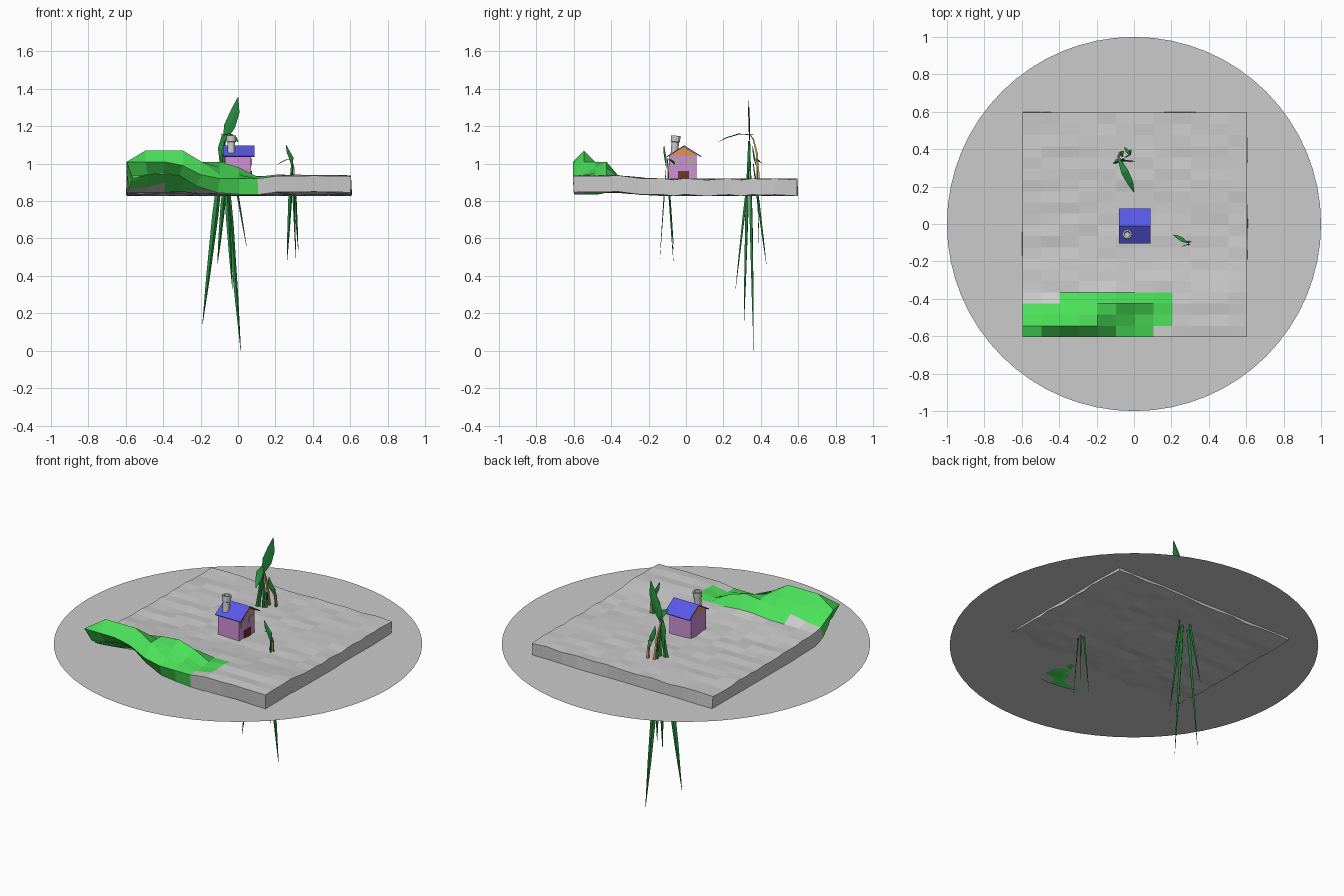
import bpy, math, random
from mathutils import Vector
random.seed(4)


def mat(name, c):
    m = bpy.data.materials.new(name)
    m.diffuse_color = (*c, 1)
    return m


GRASS = mat("grass", (0.07, 0.75, 0.1))
LEAF = mat("leaf", (0.02, 0.27, 0.05))
STEM = mat("stem", (0.7, 0.4, 0.12))
PINK = mat("wall", (0.62, 0.28, 0.68))
BLUE = mat("roof", (0.1, 0.1, 0.8))
ORANGE = mat("gable", (0.75, 0.3, 0.07))
BROWN = mat("door", (0.15, 0.04, 0.02))
GLASS = mat("glass", (0.45, 0.42, 0.35))
GREY = mat("rock", (0.6, 0.6, 0.6))


def mesh(name, verts, faces, mats=()):
    me = bpy.data.meshes.new(name)
    me.from_pydata(verts, [], faces)
    for m in mats:
        me.materials.append(m)
    ob = bpy.data.objects.new(name, me)
    bpy.context.collection.objects.link(ob)
    return ob


def box(name, lo, hi, m):
    v = [(x, y, z) for x in (lo[0], hi[0]) for y in (lo[1], hi[1]) for z in (lo[2], hi[2])]
    f = [(0, 1, 3, 2), (4, 6, 7, 5), (0, 4, 5, 1), (2, 3, 7, 6), (0, 2, 6, 4), (1, 5, 7, 3)]
    return mesh(name, v, f, [m])


def loft(name, pts, widths, m, side=None, flat=1.0):
    """Four-sided tapered tube along pts; flat < 1 turns it into a blade."""
    pts = [Vector(p) for p in pts]
    axis = (pts[-1] - pts[0]).normalized()
    s = Vector(side) if side else axis.orthogonal()
    s = (s - axis * s.dot(axis)).normalized()
    t = axis.cross(s)
    v, f = [], []
    for p, w in zip(pts, widths):
        v += [p + s * w, p + t * w * flat, p - s * w, p - t * w * flat]
    for i in range(len(pts) - 1):
        for k in range(4):
            a, b = 4 * i + k, 4 * i + (k + 1) % 4
            f.append((a, b, b + 4, a + 4))
    n = len(v)
    f += [(3, 2, 1, 0), (n - 4, n - 3, n - 2, n - 1)]
    return mesh(name, v, f, [m])


# flat water disc
bpy.ops.mesh.primitive_circle_add(vertices=64, radius=1, fill_type='NGON', location=(0, 0, 0.845))
bpy.context.object.name = "water_disc"

# terrain sheet with a grassy hill along the front left, thickened
hill = [[1.01, 1.01, 1.01, 0.99, 0.94, 0.92, 0.92, 0.92],
        [1.00, 1.07, 1.07, 1.07, 1.01, 0.94, 0.94, 0.92],
        [0.97, 1.01, 1.01, 1.01, 1.01, 0.98, 0.95, 0.92],
        [0.94, 0.95, 0.97, 0.98, 1.00, 1.01, 0.98, 0.93],
        [0.93, 0.93, 0.93, 0.93, 0.94, 0.94, 0.93, 0.93]]
NX, NY = 12, 20


def height(i, j):
    if j < 5 and i < 8:
        return hill[j][i]
    y = -0.6 + 0.06 * j
    base = 0.917 + 0.02 * max(0, min(1, (-0.15 - y) / 0.25))
    return base + random.uniform(-0.005, 0.005)


verts = [(-0.595 + 0.1 * i, -0.605 + 0.06 * j, height(i, j))
         for j in range(NY + 1) for i in range(NX + 1)]
W = NX + 1
faces = [(j * W + i, j * W + i + 1, (j + 1) * W + i + 1, (j + 1) * W + i)
         for j in range(NY) for i in range(NX)]
land = mesh("terrain", verts, faces, [GREY, GRASS])
spans = [(0, 7), (0, 8), (0, 8), (2, 8)]
for j, (a, b) in enumerate(spans):
    for i in range(a, b):
        land.data.polygons[j * NX + i].material_index = 1
sol = land.modifiers.new("thickness", 'SOLIDIFY')
sol.thickness = 0.086
sol.offset = -1

# house
box("house_walls", (-0.07, -0.09, 0.905), (0.07, 0.055, 1.045), PINK)
for name, x in (("gable_left", -0.07), ("gable_right", 0.072)):
    mesh(name, [(x, -0.09, 1.045), (x, 0.06, 1.045), (x, -0.012, 1.092)], [(0, 1, 2)], [ORANGE])
roof = mesh("roof", [(x, y, z) for x in (-0.08, 0.088)
                     for y, z in ((-0.103, 1.04), (-0.01, 1.098), (0.083, 1.04))],
            [(0, 3, 4, 1), (1, 4, 5, 2)], [BLUE])
rs = roof.modifiers.new("thickness", 'SOLIDIFY')
rs.thickness = 0.006
box("door", (0.066, -0.042, 0.907), (0.075, 0.015, 0.96), BROWN)
for i, y in enumerate((-0.055, 0.022)):
    box(f"window_{i}", (0.066, y - 0.017, 0.99), (0.074, y + 0.017, 1.028), GLASS)

# chimney: slightly tilted hollow pot turned from a profile
prof = [(0.02, 0), (0.02, 0.06), (0.025, 0.063), (0.025, 0.095), (0.016, 0.095), (0.014, 0.065)]
N = 12
cv = [(r * math.cos(2 * math.pi * k / N), r * math.sin(2 * math.pi * k / N), z)
      for r, z in prof for k in range(N)]
cf = [(i * N + k, i * N + (k + 1) % N, (i + 1) * N + (k + 1) % N, (i + 1) * N + k)
      for i in range(len(prof) - 1) for k in range(N)]
cf.append(tuple(range(5 * N, 6 * N)))
pot = mesh("chimney", cv, cf)
pot.location = (-0.036, -0.062, 1.055)
pot.rotation_euler = (-0.08, 0, 0)


def root(name, top, tip, w):
    top, tip = Vector(top), Vector(tip)
    pts = [top.lerp(tip, t) for t in (0, 0.22, 0.4, 0.75, 1)]
    loft(name, pts, (w * 0.3, w * 0.8, w, w * 0.6, 0.001), LEAF, side=(1, 0.4, 0), flat=0.5)


def leaf(name, pts, w, side):
    loft(name, pts, (w * 0.25, w, w * 0.8, 0.002), LEAF, side=side, flat=0.15)


# tall plant: long roots, tan stem, big leaves
for i, (top, tip, w) in enumerate([
        ((-0.075, 0.34, 1.12), (0.015, 0.362, 0.0), 0.017),
        ((-0.075, 0.335, 1.12), (-0.19, 0.31, 0.14), 0.018),
        ((-0.07, 0.34, 1.0), (-0.03, 0.265, 0.33), 0.013),
        ((-0.06, 0.36, 1.0), (-0.11, 0.43, 0.46), 0.014),
        ((-0.03, 0.38, 1.0), (0.045, 0.39, 0.56), 0.006)]):
    root(f"tall_root_{i}", top, tip, w)
loft("tall_stem", [(-0.06, 0.385, 0.9), (-0.075, 0.38, 1.05), (-0.085, 0.36, 1.13), (-0.085, 0.34, 1.16)],
     (0.009, 0.007, 0.005, 0.003), STEM)
leaf("tall_leaf_low", [(-0.09, 0.345, 0.97), (-0.09, 0.342, 1.08), (-0.075, 0.34, 1.14), (-0.04, 0.34, 1.16)],
     0.018, (1, 0, 0))
leaf("tall_leaf_up", [(-0.075, 0.34, 1.12), (-0.045, 0.338, 1.2), (-0.015, 0.336, 1.28), (0.0, 0.334, 1.354)],
     0.03, (1, 0, -0.4))
leaf("drooping_leaf", [(-0.085, 0.36, 1.155), (-0.05, 0.28, 1.158), (-0.02, 0.22, 1.14), (0.0, 0.17, 1.115)],
     0.02, (1, 0.4, 0))

# small sprout beside it and the plant right of the house
loft("sprout_stem", [(-0.02, 0.39, 0.9), (-0.02, 0.385, 0.98), (-0.025, 0.375, 1.03)],
     (0.009, 0.007, 0.004), STEM)
leaf("sprout_leaf_up", [(-0.02, 0.375, 0.99), (-0.03, 0.365, 1.03), (-0.04, 0.36, 1.06), (-0.045, 0.355, 1.1)],
     0.015, (1, 0.3, 0))
leaf("sprout_leaf_out", [(-0.02, 0.37, 1.02), (-0.03, 0.385, 1.02), (-0.04, 0.395, 1.01), (-0.05, 0.41, 1.0)],
     0.011, (1, 0.4, 0))

for i, (top, tip, w) in enumerate([
        ((0.29, -0.10, 1.03), (0.262, -0.068, 0.48), 0.011),
        ((0.295, -0.10, 1.0), (0.322, -0.065, 0.54), 0.008),
        ((0.29, -0.105, 1.0), (0.31, -0.14, 0.49), 0.006)]):
    root(f"small_root_{i}", top, tip, w)
loft("small_stem", [(0.297, -0.095, 0.92), (0.297, -0.095, 0.98), (0.285, -0.1, 1.02)],
     (0.007, 0.006, 0.003), STEM)
leaf("small_leaf_up", [(0.29, -0.105, 0.98), (0.285, -0.11, 1.03), (0.27, -0.115, 1.06), (0.257, -0.118, 1.1)],
     0.013, (1, 0.5, 0.3))
leaf("small_leaf_out", [(0.285, -0.1, 1.02), (0.26, -0.085, 1.022), (0.235, -0.07, 1.01), (0.21, -0.058, 0.995)],
     0.011, (0.5, 1, 0))
